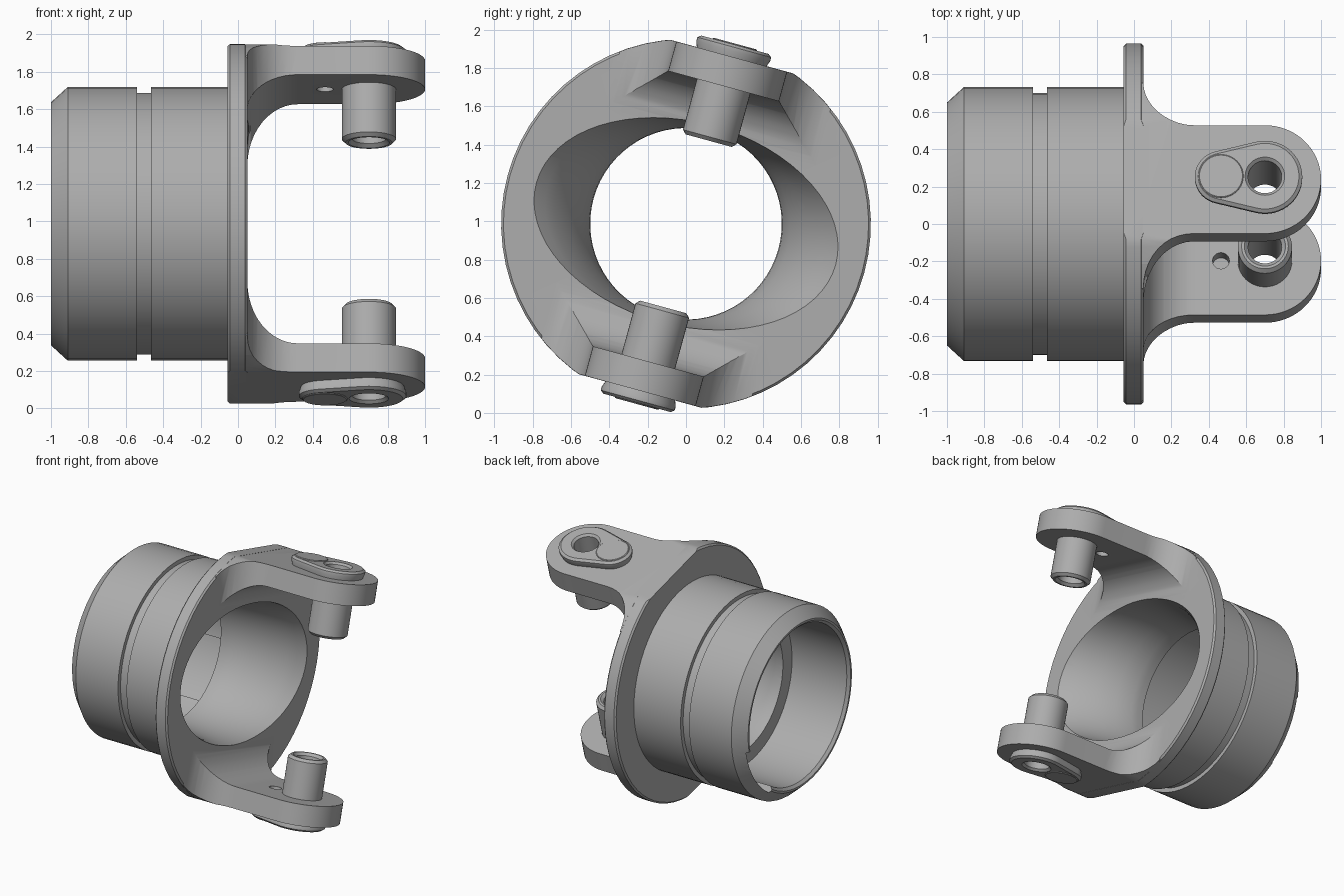
import bpy, bmesh, math
from mathutils import Matrix

if "Cube" in bpy.data.objects:
    bpy.data.objects.remove(bpy.data.objects["Cube"])

TILT = Matrix.Translation((0, 0, 0.987)) @ Matrix.Rotation(math.radians(-15.3), 4, 'X')
HALF_TURN = Matrix.Rotation(math.pi, 4, 'X')
N = 64

steel = bpy.data.materials.new("grey_steel")
steel.diffuse_color = (0.42, 0.42, 0.42, 1)
steel.use_nodes = True
steel.node_tree.nodes["Principled BSDF"].inputs["Base Color"].default_value = steel.diffuse_color


def finish(name, bm):
    bmesh.ops.recalc_face_normals(bm, faces=bm.faces[:])
    me = bpy.data.meshes.new(name)
    bm.to_mesh(me)
    bm.free()
    me.materials.append(steel)
    ob = bpy.data.objects.new(name, me)
    bpy.context.collection.objects.link(ob)
    return ob


def loft(name, secs, axis='X', at=0.0, ring=False, n=N):
    """Rings (position, radius a, radius b) along x, or along z at x = at."""
    bm = bmesh.new()
    rows = []
    for t, a, b in secs:
        row = []
        for i in range(n):
            c, s = math.cos(2 * math.pi * i / n), math.sin(2 * math.pi * i / n)
            row.append(bm.verts.new((t, a * c, b * s) if axis == 'X' else (at + a * c, b * s, t)))
        rows.append(row)
    for k in range(len(rows) if ring else len(rows) - 1):
        p, q = rows[k], rows[(k + 1) % len(rows)]
        for i in range(n):
            j = (i + 1) % n
            bm.faces.new((p[i], p[j], q[j], q[i]))
    if not ring:
        bm.faces.new(rows[0])
        bm.faces.new(rows[-1])
    return finish(name, bm)


def prism(name, pts, to3d, lo, hi, chamfer=0):
    """Extrude a 2D outline from lo to hi."""
    bm = bmesh.new()
    a = [bm.verts.new(to3d(p, lo)) for p in pts]
    b = [bm.verts.new(to3d(p, hi)) for p in pts]
    bm.faces.new(a)
    top = bm.faces.new(b)
    for i in range(len(pts)):
        j = (i + 1) % len(pts)
        bm.faces.new((a[i], a[j], b[j], b[i]))
    if chamfer:
        bmesh.ops.bevel(bm, geom=list(top.edges), offset=chamfer, segments=1, affect='EDGES')
    return finish(name, bm)


def boolean(ob, other, op, keep=False):
    m = ob.modifiers.new("cut", 'BOOLEAN')
    m.operation, m.solver, m.object = op, 'EXACT', other
    bpy.context.view_layer.objects.active = ob
    bpy.ops.object.modifier_apply(modifier=m.name)
    if not keep:
        bpy.data.objects.remove(other)


def arc(cx, cy, r, a0, a1, n):
    return [(cx + r * math.cos(math.radians(a0 + (a1 - a0) * i / n)),
             cy + r * math.sin(math.radians(a0 + (a1 - a0) * i / n))) for i in range(n + 1)]


def opposite(ob, name):
    c = ob.copy()
    c.data = ob.data.copy()
    c.name = name
    c.data.transform(HALF_TURN)
    bpy.context.collection.objects.link(c)
    return c


# Sleeve and flange, one turned profile
prof = [(-1, .65), (-.91, .732), (-.54, .732), (-.54, .70), (-.465, .70), (-.465, .732),
        (-.055, .732), (-.055, .953), (-.043, .965), (.038, .965), (.05, .953), (.05, .45),
        (-.5, .45), (-.5, .615), (-.98, .615), (-1, .635)]
body = loft("yoke_body", [(x, r, r) for x, r in prof], ring=True)

# Flats on the flange above and below the arms
for s in (1, -1):
    boolean(body, prism("flat_cutter", [(-.2, -.6), (.3, -.6), (.3, .6), (-.2, .6)],
                        lambda p, t: (p[0], p[1], t), s * .905, s * 1.2), 'DIFFERENCE')

# Arm: plan outline, side outline and flange circle intersected
half = [(0, .57)] + arc(.32, .57, .27, 180, 270, 10) + arc(.7, 0, .3, 90, 0, 16)
plan = half + [(x, -y) for x, y in reversed(half[:-1])]
arm = prism("arm", plan, lambda p, t: (p[0], p[1], t), .3, .904, .014)
side = [(0, .475)] + arc(.32, .475, .27, 180, 90, 12) + [(1.1, .745), (1.1, 1), (0, 1)]
boolean(arm, prism("arm_side", side, lambda p, t: (p[0], t, p[1]), -.8, .8), 'INTERSECT')
boolean(arm, loft("arm_round", [(-.2, .964, .964), (1.2, .964, .964)]), 'INTERSECT')

# Teardrop boss on the outside of the arm
bm = bmesh.new()
for z, d in ((.88, -.02), (.92, -.02), (.935, 0), (.955, 0), (.969, -.018)):
    for cx, r in ((.7, .2), (.47, .145)):
        for x, y in arc(cx, 0, r + d, 0, 352.5, 47):
            bm.verts.new((x, y, z))
res = bmesh.ops.convex_hull(bm, input=bm.verts[:])
bmesh.ops.delete(bm, geom=[v for v in bm.verts if not v.link_faces], context='VERTS')
bmesh.ops.dissolve_limit(bm, angle_limit=.01, verts=bm.verts[:], edges=bm.edges[:])
boss = finish("upper_boss", bm)

# Pin on the inside of the arm
pin = loft("upper_pin", [(.45, .125, .125), (.47, .145, .145), (.8, .145, .145)], 'Z', .7, n=40)

# Bore through boss, arm and pin, with countersunk ends; small vent hole in the arm
drill = loft("drill", [(.40, .16, .16), (.47, .09, .09), (.953, .09, .09), (1.0, .137, .137)],
             'Z', .7, n=40)
for ob in (arm, boss, pin):
    boolean(ob, drill, 'DIFFERENCE', keep=True)
bpy.data.objects.remove(drill)
boolean(arm, loft("vent", [(.6, .045, .045), (.85, .045, .045)], 'Z', .465, n=24), 'DIFFERENCE')

# Round plug on the boss
plug = loft("upper_plug", [(.95, .12, .12), (.971, .12, .12), (.975, .115, .115)], 'Z', .465, n=40)

parts = [boss, pin, plug]
parts += [opposite(o, o.name.replace("upper", "lower")) for o in (boss, pin, plug)]

# Join both arms to the body
boolean(body, opposite(arm, "arm_2"), 'UNION')
boolean(body, arm, 'UNION')

# Oval bowl narrowing to the round bore
bowl = [(.1, .85, .53), (.05, .81, .53), (0, .75, .528), (-.05, .70, .525), (-.15, .62, .52),
        (-.28, .545, .51), (-.4, .505, .502), (-.45, .5, .5), (-.6, .5, .5)]
boolean(body, loft("bowl_cutter", bowl), 'DIFFERENCE')

# Wide keyway in the sleeve wall, open at the back end
key = arc(0, 0, .665, 4, -41, 12) + arc(0, 0, .56, -41, 4, 12)
boolean(body, prism("key_cutter", key, lambda p, t: (t, p[0], p[1]), -1.1, -.495), 'DIFFERENCE')

# Tilt about the sleeve axis, lift onto the ground, shade
for ob in [body] + parts:
    ob.data.transform(TILT)
    bpy.ops.object.select_all(action='DESELECT')
    ob.select_set(True)
    bpy.context.view_layer.objects.active = ob
    bpy.ops.object.shade_smooth_by_angle(angle=math.radians(28))
